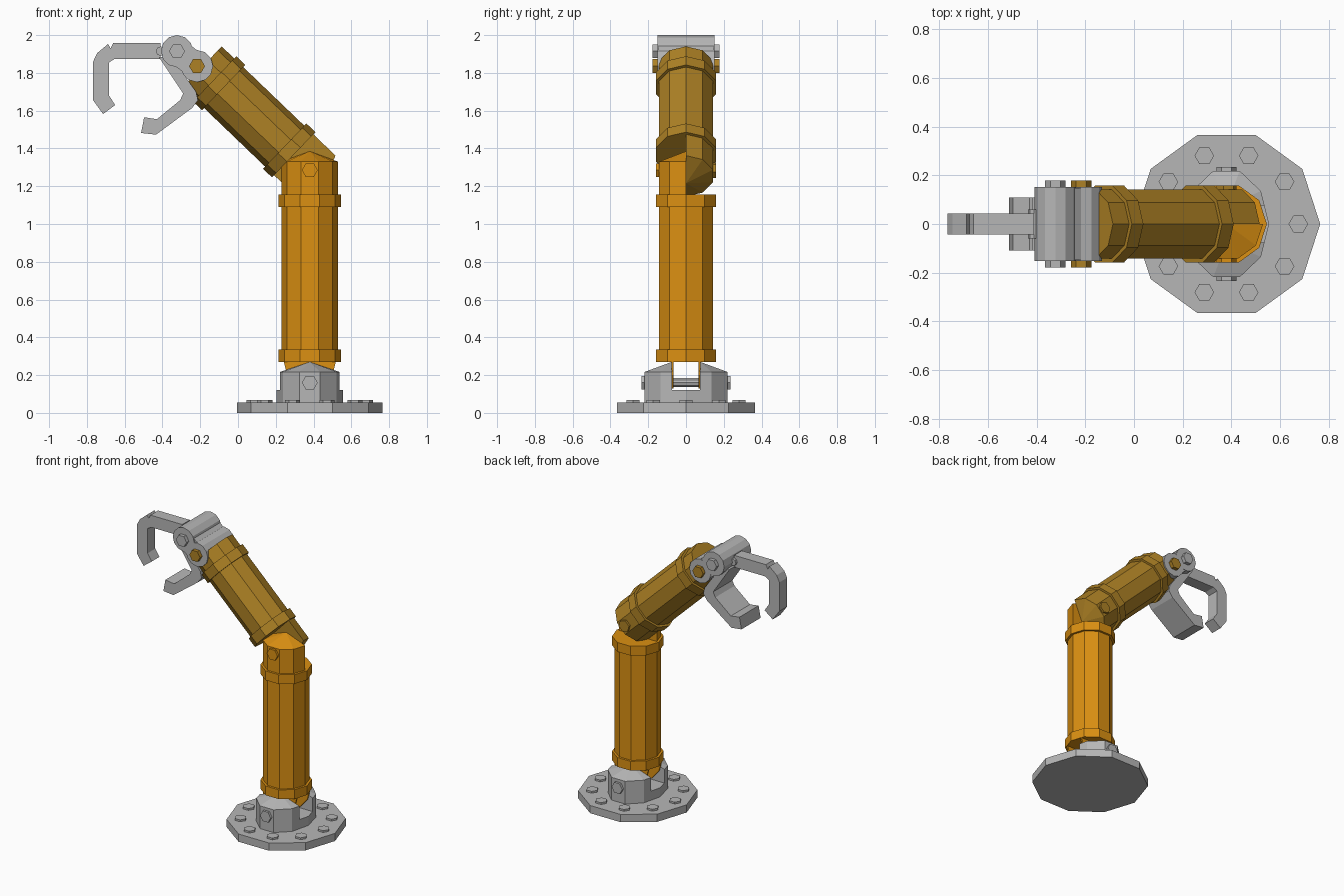
import bpy, bmesh, math
from mathutils import Matrix, Vector

if "Cube" in bpy.data.objects:
    bpy.data.objects.remove(bpy.data.objects["Cube"])


def material(name, color):
    m = bpy.data.materials.new(name)
    m.diffuse_color = (*color, 1)
    m.use_nodes = True
    m.node_tree.nodes["Principled BSDF"].inputs["Base Color"].default_value = m.diffuse_color
    return m


ORANGE = material("bright orange", (0.71, 0.28, 0.006))
OCHRE = material("dull ochre", (0.42, 0.22, 0.018))
GREY = material("light grey", (0.47, 0.47, 0.47))

# Frames: base axis, elbow pivot with tilted upper arm
BASE = Matrix.Translation((0.38, 0, 0))
UPPER = Matrix.Translation((0.38, 0, 1.285)) @ Matrix.Rotation(math.radians(-46.2), 4, 'Y')
WORLD = Matrix.Identity(4)


def finish(name, bm, mat, frame):
    bmesh.ops.recalc_face_normals(bm, faces=bm.faces[:])
    bm.transform(frame)
    me = bpy.data.meshes.new(name)
    bm.to_mesh(me)
    bm.free()
    me.materials.append(mat)
    ob = bpy.data.objects.new(name, me)
    bpy.context.collection.objects.link(ob)
    return ob


def ring(n, rx, ry=None):
    ry = ry or rx
    return [(rx * math.cos(2 * math.pi * i / n), ry * math.sin(2 * math.pi * i / n)) for i in range(n)]


def prism(name, pts, lo, hi, mat, frame=WORLD, axis='Z'):
    """Extrude a 2D outline along z, or an x-z outline along y."""
    bm = bmesh.new()
    put = (lambda p, h: (p[0], p[1], h)) if axis == 'Z' else (lambda p, h: (p[0], h, p[1]))
    f = bm.faces.new([bm.verts.new(put(p, lo)) for p in pts])
    ext = bmesh.ops.extrude_face_region(bm, geom=[f])
    d = Vector((0, 0, hi - lo)) if axis == 'Z' else Vector((0, hi - lo, 0))
    bmesh.ops.translate(bm, vec=d, verts=[v for v in ext['geom'] if isinstance(v, bmesh.types.BMVert)])
    return finish(name, bm, mat, frame)


def rod(name, n, r, x, z, lo, hi, mat, frame=WORLD):
    """Cylinder lying along y."""
    return prism(name, [(x + a, z + b) for a, b in ring(n, r)], lo, hi, mat, frame, 'Y')


def ear(name, rx, ry, inner, side, z0, z1, peak, mat, frame):
    """Part of a ten-sided post beyond y = inner, with a peaked roof."""
    half = [p for p in ring(10, rx, ry) if p[1] > inner + 0.001]
    a, b = max(half), (rx, 0)
    t = inner / a[1]
    edge = b[0] + (a[0] - b[0]) * t
    half += [(edge, inner), (-edge, inner)]
    bm = bmesh.new()
    for x, y in half:
        for z in (z0, z1):
            bm.verts.new((x, y * side, z))
    bm.verts.new((0, inner * side, peak))
    bmesh.ops.convex_hull(bm, input=bm.verts[:])
    return finish(name, bm, mat, frame)


# Base plate and its bolts
prism("base_plate", ring(10, 0.385), 0, 0.055, GREY, BASE)
for x, y in ring(10, 0.295):
    prism("base_bolt", [(x + a, y + b) for a, b in ring(6, 0.04)], 0.05, 0.068, GREY, BASE)

# Base clevis
prism("clevis_collar", ring(10, 0.175, 0.23), 0.05, 0.12, GREY, BASE)
for s in (-1, 1):
    ear("clevis_ear", 0.175, 0.23, 0.075, s, 0.12, 0.217, 0.27, GREY, BASE)
    rod("clevis_bolt", 6, 0.042, 0, 0.16, s * 0.21, s * 0.235, GREY, BASE)
    # Thin tongue plates joining the lower arm to the clevis
    prism("arm_tongue", [(-0.14, 0.28), (-0.12, 0.2), (-0.06, 0.13), (0.06, 0.13),
                         (0.12, 0.2), (0.14, 0.28)], s * 0.066, s * 0.077, ORANGE, BASE, 'Y')
rod("clevis_pin", 10, 0.025, 0, 0.16, -0.08, 0.08, GREY, BASE)

# Lower arm
prism("lower_arm", ring(10, 0.15), 0.275, 1.15, ORANGE, BASE)
for z in (0.27, 1.09):
    prism("lower_arm_collar", ring(10, 0.166), z, z + 0.066, ORANGE, BASE)
ear("lower_elbow_ear", 0.15, 0.15, 0, -1, 1.15, 1.33, 1.385, ORANGE, BASE)
rod("lower_elbow_bolt", 6, 0.042, 0, 1.285, -0.158, -0.13, ORANGE, BASE)

# Upper arm
ear("upper_elbow_ear", 0.15, 0.15, 0, 1, 0.125, -0.045, -0.1, OCHRE, UPPER)
rod("upper_elbow_bolt", 6, 0.042, 0, 0, 0.13, 0.158, OCHRE, UPPER)
prism("upper_arm", ring(10, 0.15), 0.12, 0.79, OCHRE, UPPER)
for z in (0.118, 0.632):
    prism("upper_arm_collar", ring(10, 0.166), z, z + 0.066, OCHRE, UPPER)

# Wrist bracket: two barrels with a web between them
WRIST, HAND = (-0.217, 1.836), (-0.323, 1.915)
for (x, z), mat in ((WRIST, OCHRE), (HAND, GREY)):
    rod("wrist_barrel", 12, 0.085, x, z, -0.152, 0.152, GREY)
    for s in (-1, 1):
        rod("wrist_bolt", 6, 0.042, x, z, s * 0.14, s * 0.178, mat)
prism("wrist_web", [(-0.18, 1.89), (-0.28, 1.97), (-0.37, 1.865), (-0.26, 1.78)],
      -0.148, 0.148, GREY, WORLD, 'Y')

# Upper finger with its hinge
rod("finger_hinge", 8, 0.025, -0.41, 1.915, -0.06, 0.06, GREY)
prism("upper_finger", [(-0.41, 1.958), (-0.66, 1.958), (-0.675, 1.93), (-0.688, 1.953),
                       (-0.745, 1.905), (-0.767, 1.86), (-0.767, 1.655), (-0.714, 1.582),
                       (-0.65, 1.63), (-0.683, 1.68), (-0.683, 1.855), (-0.655, 1.873),
                       (-0.41, 1.873)], -0.043, 0.043, GREY, WORLD, 'Y')

# Lower jaw
prism("lower_jaw", [(-0.42, 1.885), (-0.29, 1.69), (-0.307, 1.655), (-0.429, 1.555),
                    (-0.497, 1.565), (-0.513, 1.482), (-0.434, 1.473), (-0.243, 1.614),
                    (-0.212, 1.655), (-0.222, 1.7), (-0.275, 1.775), (-0.3, 1.87)],
      -0.108, 0.108, GREY, WORLD, 'Y')
